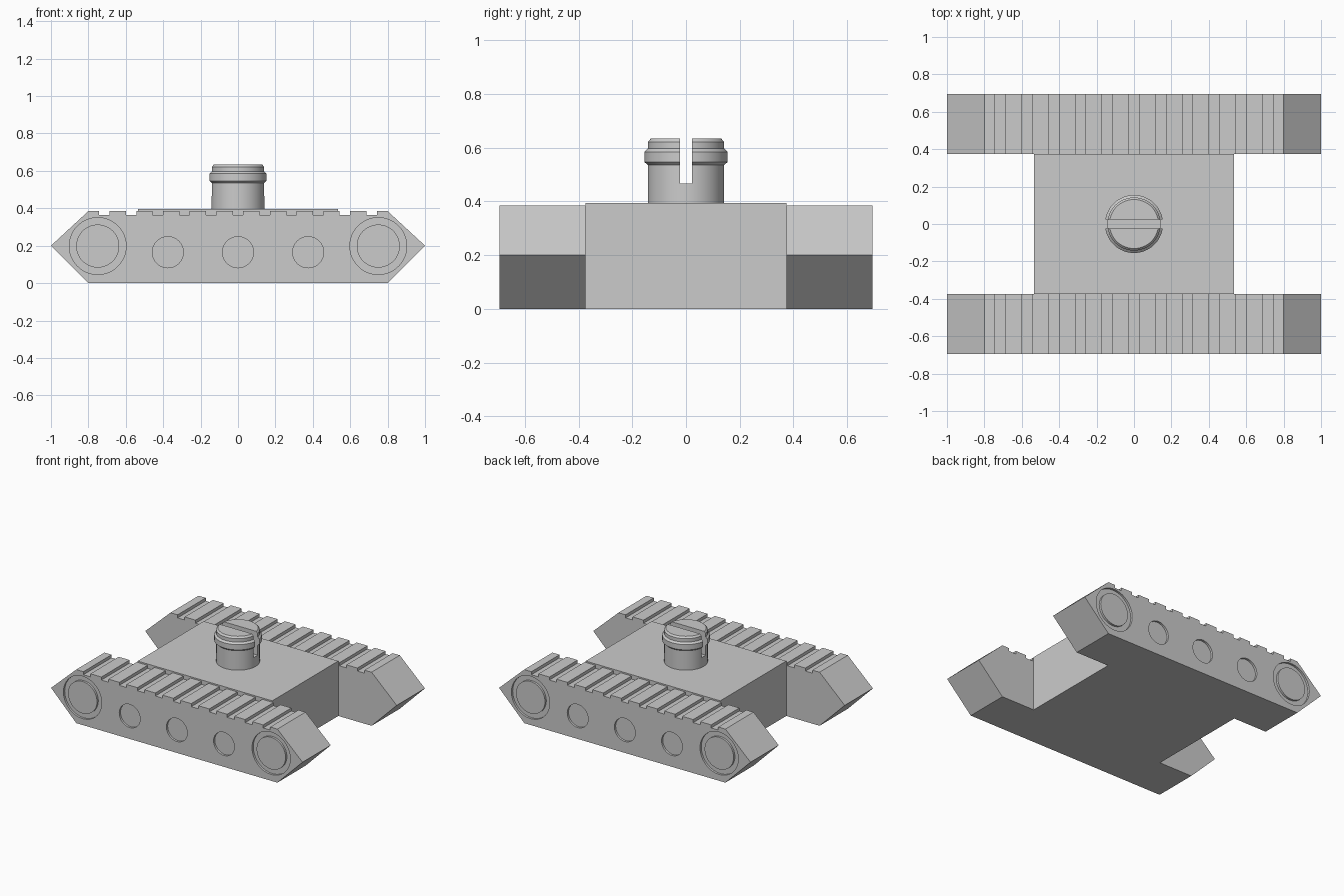
import bpy, bmesh, math
from mathutils import Matrix

if "Cube" in bpy.data.objects:
    bpy.data.objects.remove(bpy.data.objects["Cube"])

# One grey for the whole model
grey = bpy.data.materials.new("grey")
grey.use_nodes = True
colour = (0.6, 0.6, 0.6, 1)
grey.diffuse_color = colour
grey.node_tree.nodes["Principled BSDF"].inputs["Base Color"].default_value = colour


def add_object(name, bm):
    bmesh.ops.recalc_face_normals(bm, faces=bm.faces)
    mesh = bpy.data.meshes.new(name)
    bm.to_mesh(mesh)
    bm.free()
    mesh.materials.append(grey)
    obj = bpy.data.objects.new(name, mesh)
    bpy.context.collection.objects.link(obj)
    return obj


def box(name, low, high):
    bm = bmesh.new()
    bmesh.ops.create_cube(bm, size=1)
    for v in bm.verts:
        for i in range(3):
            v.co[i] = high[i] if v.co[i] > 0 else low[i]
    return add_object(name, bm)


def lathe(bm, profile, matrix, closed=False, steps=64):
    """Spin (radius, height) points round z, then place the result."""
    pts = [bm.verts.new((r, 0, h)) for r, h in profile]
    edges = [bm.edges.new(p) for p in zip(pts, pts[1:])]
    if closed:
        edges.append(bm.edges.new((pts[-1], pts[0])))
    before = set(bm.verts) - set(pts)
    bmesh.ops.spin(bm, geom=pts + edges, cent=(0, 0, 0), axis=(0, 0, 1),
                   angle=math.tau, steps=steps)
    new = [v for v in bm.verts if v not in before]
    bmesh.ops.remove_doubles(bm, verts=new, dist=1e-5)
    new = [v for v in bm.verts if v not in before]
    bmesh.ops.transform(bm, matrix=matrix, verts=new)


def cut(obj, cutter):
    mod = obj.modifiers.new("cut", "BOOLEAN")
    mod.operation = "DIFFERENCE"
    mod.solver = "EXACT"
    mod.object = cutter
    bpy.context.view_layer.objects.active = obj
    bpy.ops.object.modifier_apply(modifier=mod.name)
    bpy.data.objects.remove(cutter)


def smooth(obj):
    bpy.ops.object.select_all(action="DESELECT")
    obj.select_set(True)
    bpy.context.view_layer.objects.active = obj
    bpy.ops.object.shade_smooth_by_angle(angle=math.radians(30))


# Hull
HALF = 0.375
OUTER = 0.695
box("hull", (-0.535, -HALF, 0), (0.535, HALF, 0.395))

# Track side profile with evenly spaced tread grooves along the top
TOP, FLOOR, PITCH, GAP = 0.385, 0.363, 0.143, 0.028
outline = [(-1, 0.2), (-0.8, TOP)]
for i in range(-5, 6):
    a, b = i * PITCH - GAP, i * PITCH + GAP
    outline += [(a, TOP), (a, FLOOR), (b, FLOOR), (b, TOP)]
outline += [(0.8, TOP), (1, 0.2), (0.8, 0), (-0.8, 0)]

for name, side in (("right_track", -1), ("left_track", 1)):
    bm = bmesh.new()
    face = bm.faces.new([bm.verts.new((x, side * HALF, z)) for x, z in outline])
    ext = bmesh.ops.extrude_face_region(bm, geom=[face])["geom"]
    bmesh.ops.translate(bm, vec=(0, side * (OUTER - HALF), 0),
                        verts=[g for g in ext if isinstance(g, bmesh.types.BMVert)])
    track = add_object(name, bm)

    # Wheel recesses: ring grooves at the ends, shallow discs between
    bm = bmesh.new()
    turn = Matrix.Rotation(math.pi / 2, 4, "X")
    depth = 0.015
    for x in (-0.75, 0.75):
        ring = [(0.115, -depth), (0.152, -depth), (0.152, depth), (0.115, depth)]
        lathe(bm, ring, Matrix.Translation((x, side * OUTER, 0.198)) @ turn, True)
    for x in (-0.375, 0, 0.375):
        disc = [(0, -depth), (0.083, -depth), (0.083, depth), (0, depth)]
        lathe(bm, disc, Matrix.Translation((x, side * OUTER, 0.165)) @ turn)
    cut(track, add_object("wheel_cutter", bm))
    smooth(track)

# Turret post with a collar and a slotted top
bm = bmesh.new()
lathe(bm, [(0, 0.38), (0.142, 0.38), (0.142, 0.535), (0.155, 0.547), (0.155, 0.585),
           (0.142, 0.597), (0.142, 0.622), (0.131, 0.634), (0, 0.634)],
      Matrix.Identity(4))
turret = add_object("turret", bm)
cut(turret, box("slot_cutter", (-0.3, -0.023, 0.466), (0.3, 0.023, 0.8)))
smooth(turret)
